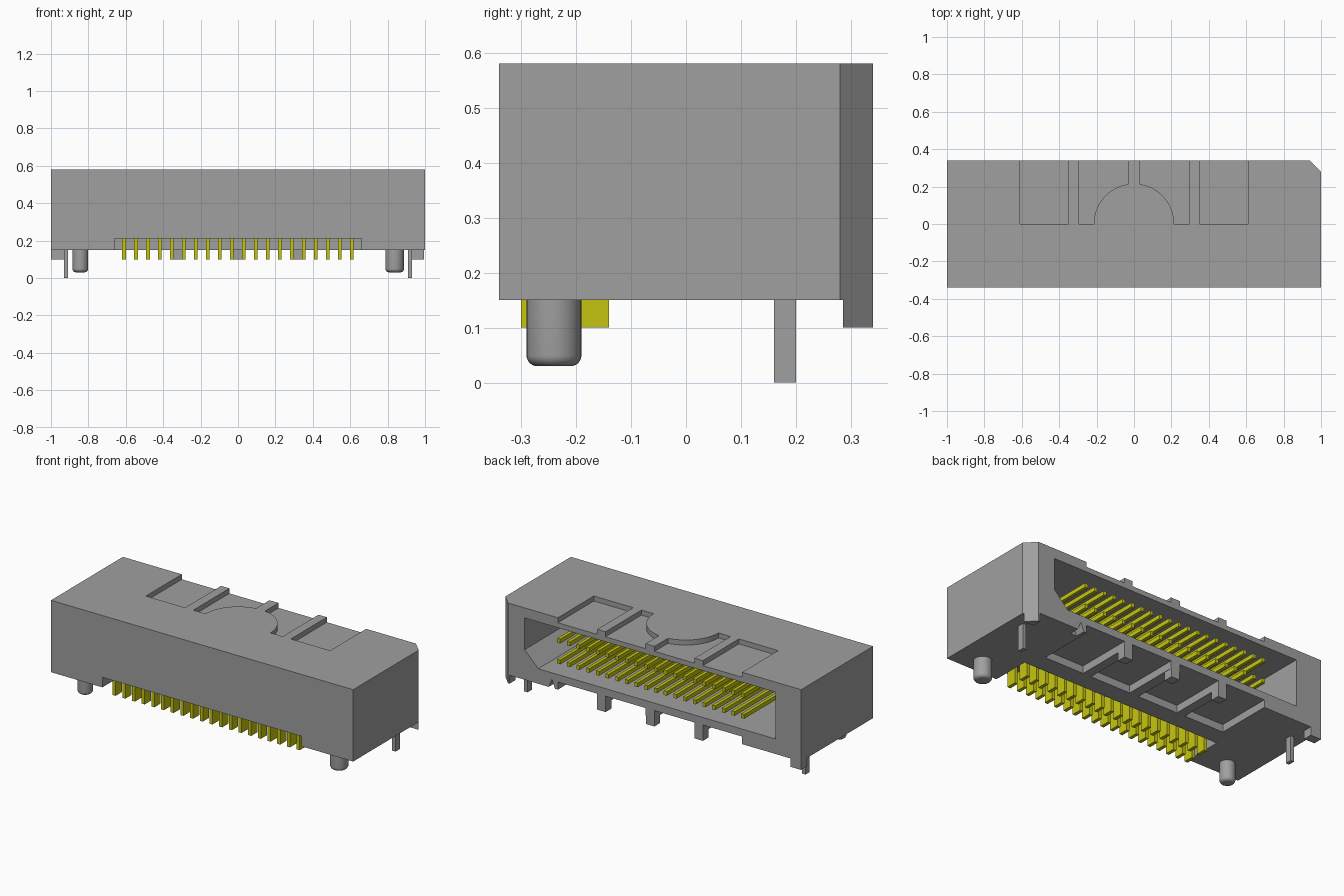
import bpy, bmesh, math
from mathutils import Vector

cube = bpy.data.objects.get("Cube")
if cube:
    bpy.data.objects.remove(cube, do_unlink=True)


def material(name, rgb):
    m = bpy.data.materials.new(name)
    m.use_nodes = True
    col = (*rgb, 1.0)
    m.diffuse_color = col
    m.node_tree.nodes["Principled BSDF"].inputs["Base Color"].default_value = col
    return m


GREY = material("housing grey", (0.35, 0.35, 0.35))
GOLD = material("contact yellow", (0.56, 0.56, 0.006))


def finish(name, bm, mat):
    bmesh.ops.recalc_face_normals(bm, faces=bm.faces)
    me = bpy.data.meshes.new(name)
    bm.to_mesh(me)
    bm.free()
    me.materials.append(mat)
    ob = bpy.data.objects.new(name, me)
    bpy.context.collection.objects.link(ob)
    return ob


def prism(name, pts, axis, lo, hi, mat=GREY):
    """Extrude a 2D outline along y (outline in x,z) or z (outline in x,y)."""
    bm = bmesh.new()
    place = (lambda a, b, c: (a, c, b)) if axis == "y" else (lambda a, b, c: (a, b, c))
    face = bm.faces.new([bm.verts.new(place(a, b, lo)) for a, b in pts])
    ext = bmesh.ops.extrude_face_region(bm, geom=[face])
    verts = [v for v in ext["geom"] if isinstance(v, bmesh.types.BMVert)]
    bmesh.ops.translate(bm, verts=verts, vec=Vector(place(0, 0, hi - lo)))
    return finish(name, bm, mat)


def boxes(name, ranges, mat=GREY):
    """One mesh made of boxes given as (x0, x1, y0, y1, z0, z1)."""
    bm = bmesh.new()
    for x0, x1, y0, y1, z0, z1 in ranges:
        vs = bmesh.ops.create_cube(bm, size=1)["verts"]
        bmesh.ops.scale(bm, verts=vs, vec=(x1 - x0, y1 - y0, z1 - z0))
        bmesh.ops.translate(bm, verts=vs, vec=((x0 + x1) / 2, (y0 + y1) / 2, (z0 + z1) / 2))
    return finish(name, bm, mat)


def carve(body, cutters):
    for c in cutters:
        mod = body.modifiers.new("cut", "BOOLEAN")
        mod.operation, mod.solver, mod.object = "DIFFERENCE", "EXACT", c
    bpy.context.view_layer.update()
    ev = body.evaluated_get(bpy.context.evaluated_depsgraph_get())
    me = bpy.data.meshes.new_from_object(ev)
    body.modifiers.clear()
    body.data = me
    for c in cutters:
        bpy.data.objects.remove(c, do_unlink=True)


# Housing block with one chamfered rear corner
housing = prism("housing", [(-1, -.34), (1, -.34), (1, .28), (.94, .34), (-1, .34)], "z", .15, .58)

# Socket opening with a keyed lower corner
cutters = [prism("socket_cut", [(-.83, .24), (.74, .24), (.83, .33), (.83, .52), (-.83, .52)],
                 "y", -.25, .4)]
# Notch under the front edge for the contact tails
cutters.append(boxes("tail_notch_cut", [(-.66, .66, -.4, -.11, .1, .21)]))
# Outer pockets on top, and four pockets underneath
cutters.append(boxes("top_pocket_cut", [(s - .13, s + .13, 0, .4, .55, .65) for s in (-.48, .48)]))
cutters.append(boxes("bottom_pocket_cut", [(a, b, 0, .4, .1, .195) for a, b in
                                           ((-.61, -.35), (-.295, -.03), (.03, .295), (.35, .61))]))
# Inner top pockets that curve round a raised half disc
R = .215
end = math.acos(.03 / R)
for s in (-1, 1):
    arc = [(s * R * math.cos(end * i / 16), R * math.sin(end * i / 16)) for i in range(17)]
    cutters.append(prism("curved_pocket_cut", [(s * .295, 0)] + arc + [(s * .03, .4), (s * .295, .4)],
                         "z", .55, .65))
# Small triangular position mark
cutters.append(prism("mark_cut", [(.625, .14), (.675, .14), (.65, .2)], "y", .28, .4))
carve(housing, cutters)

# Standoff feet along the rear edge
boxes("rib_feet", [(c - .028, c + .028, .285, .34, .10, .195) for c in (-.322, 0, .322)])
boxes("right_corner_foot", [(-1, -.93, .285, .34, .10, .15)])
prism("left_corner_foot", [(.93, .285), (.995, .285), (.94, .34), (.93, .34)], "z", .10, .15)

# Solder legs
for s, side in ((-1, "right"), (1, "left")):
    boxes(side + "_solder_leg", [(s * .92 - .011, s * .92 + .011, .16, .20, 0, .16)])


# Round locating posts with filleted tips
def post(name, x, r):
    f = .02
    prof = [(r, .16)] + [(r - f + f * math.cos(a), .03 + f - f * math.sin(a))
                         for a in (math.pi / 2 * i / 6 for i in range(7))]
    n = 32
    bm = bmesh.new()
    rings = [[bm.verts.new((x + q * math.cos(2 * math.pi * k / n),
                            -.24 + q * math.sin(2 * math.pi * k / n), z)) for k in range(n)]
             for q, z in prof]
    for a, b in zip(rings, rings[1:]):
        for k in range(n):
            bm.faces.new((a[k], a[(k + 1) % n], b[(k + 1) % n], b[k]))
    bm.faces.new(rings[0])
    bm.faces.new(rings[-1])
    ob = finish(name, bm, GREY)
    bpy.ops.object.select_all(action="DESELECT")
    ob.select_set(True)
    bpy.context.view_layer.objects.active = ob
    bpy.ops.object.shade_smooth_by_angle(angle=math.radians(35))


post("left_post", .838, .05)
post("right_post", -.843, .042)

# Two rows of twenty contacts and their tails
xs = [-.61 + 1.218 * i / 19 for i in range(20)]
for name, z in (("upper_contacts", .44), ("lower_contacts", .315)):
    boxes(name, [(x - .01, x + .01, -.27, .335, z - .0125, z + .0125) for x in xs], GOLD)
for name, y in (("front_tails", -.27), ("rear_tails", -.17)):
    boxes(name, [(x - .01, x + .01, y - .03, y + .03, .10, .225) for x in xs], GOLD)
